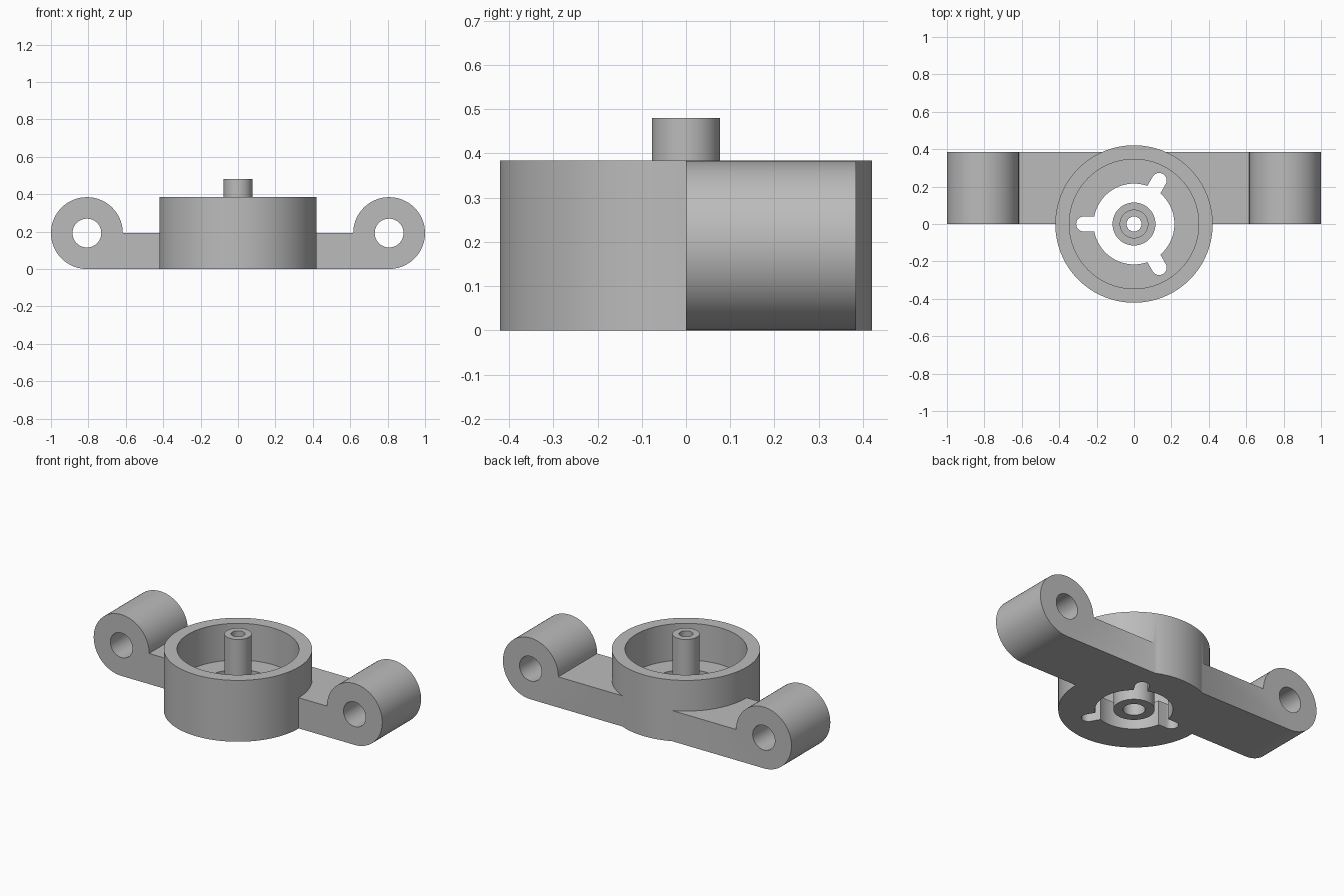
import bpy, bmesh
from math import pi, sin, cos, radians
from mathutils import Matrix, Vector

cube = bpy.data.objects.get("Cube")
if cube:
    bpy.data.objects.remove(cube, do_unlink=True)

EAR_X, EAR_R, EAR_HOLE = 0.808, 0.192, 0.077
DEPTH, HEIGHT, FLOOR = 0.384, 0.384, 0.154

grey = bpy.data.materials.new("plain_grey")
grey.use_nodes = True
colour = (0.5, 0.5, 0.5, 1)
grey.diffuse_color = colour
grey.node_tree.nodes["Principled BSDF"].inputs["Base Color"].default_value = colour


def make_object(name, bm):
    bmesh.ops.recalc_face_normals(bm, faces=bm.faces)
    mesh = bpy.data.meshes.new(name)
    bm.to_mesh(mesh)
    bm.free()
    mesh.materials.append(grey)
    obj = bpy.data.objects.new(name, mesh)
    bpy.context.collection.objects.link(obj)
    return obj


def prism(name, outline, vector):
    """Closed outline swept along a vector."""
    bm = bmesh.new()
    face = bm.faces.new([bm.verts.new(p) for p in outline])
    swept = bmesh.ops.extrude_face_region(bm, geom=[face])["geom"]
    verts = [v for v in swept if isinstance(v, bmesh.types.BMVert)]
    bmesh.ops.translate(bm, verts=verts, vec=vector)
    return make_object(name, bm)


def arc(cx, cy, r, start, end, steps):
    angles = [radians(start + (end - start) * i / steps) for i in range(steps + 1)]
    return [(cx + r * cos(a), cy + r * sin(a)) for a in angles]


def disc(name, r, z0, z1, steps=96):
    ring = arc(0, 0, r, 0, 360, steps)[:-1]
    return prism(name, [(x, y, z0) for x, y in ring], (0, 0, z1 - z0))


def combine(target, tool, operation):
    mod = target.modifiers.new(tool.name, 'BOOLEAN')
    mod.operation = operation
    mod.solver = 'EXACT'
    mod.object = tool
    bpy.context.view_layer.objects.active = target
    bpy.ops.object.modifier_apply(modifier=mod.name)
    bpy.data.objects.remove(tool, do_unlink=True)


def smooth(obj):
    bpy.ops.object.select_all(action='DESELECT')
    obj.select_set(True)
    bpy.context.view_layer.objects.active = obj
    bpy.ops.object.shade_smooth_by_angle(angle=radians(30))


# Mounting arm with a rounded ear at each end
right_half = arc(EAR_X, EAR_R, EAR_R, -90, 180, 54)
outline = right_half + [(-x, z) for x, z in reversed(right_half)]
body = prism("cup_with_mounting_arms", [(x, 0, z) for x, z in outline], (0, DEPTH, 0))

# Round cup, its cavity and the floor opening
combine(body, disc("cup_wall", 0.421, 0, HEIGHT), 'UNION')
combine(body, disc("cavity_cutter", 0.346, FLOOR, 0.6), 'DIFFERENCE')
combine(body, disc("opening_cutter", 0.216, -0.1, 0.3), 'DIFFERENCE')

# Three rounded slots around the opening
for angle in (60, 180, 300):
    turn = Matrix.Rotation(radians(angle), 4, 'Z')
    shape = [(0.15, -0.04)] + arc(0.269, 0, 0.04, -90, 90, 16) + [(0.15, 0.04)]
    points = [turn @ Vector((x, y, -0.1)) for x, y in shape]
    combine(body, prism("slot_cutter", points, (0, 0, 0.4)), 'DIFFERENCE')

# Bolt holes through the ears
for side in (-1, 1):
    ring = arc(side * EAR_X, EAR_R, EAR_HOLE, 0, 360, 48)[:-1]
    hole = prism("ear_hole_cutter", [(x, -0.1, z) for x, z in ring], (0, 0.6, 0))
    combine(body, hole, 'DIFFERENCE')
smooth(body)

# Hollow centre post with a wider foot and a counterbore below
profile = [(0.062, 0), (0.115, 0), (0.115, FLOOR), (0.077, FLOOR),
           (0.077, 0.48), (0.04, 0.48), (0.04, 0.15), (0.062, 0.15)]
bm = bmesh.new()
verts = [bm.verts.new((r, 0, z)) for r, z in profile]
edges = [bm.edges.new((verts[i - 1], verts[i])) for i in range(len(verts))]
bmesh.ops.spin(bm, geom=verts + edges, cent=(0, 0, 0), axis=(0, 0, 1),
               angle=2 * pi, steps=64)
bmesh.ops.remove_doubles(bm, verts=bm.verts, dist=0.0001)
smooth(make_object("centre_post", bm))
